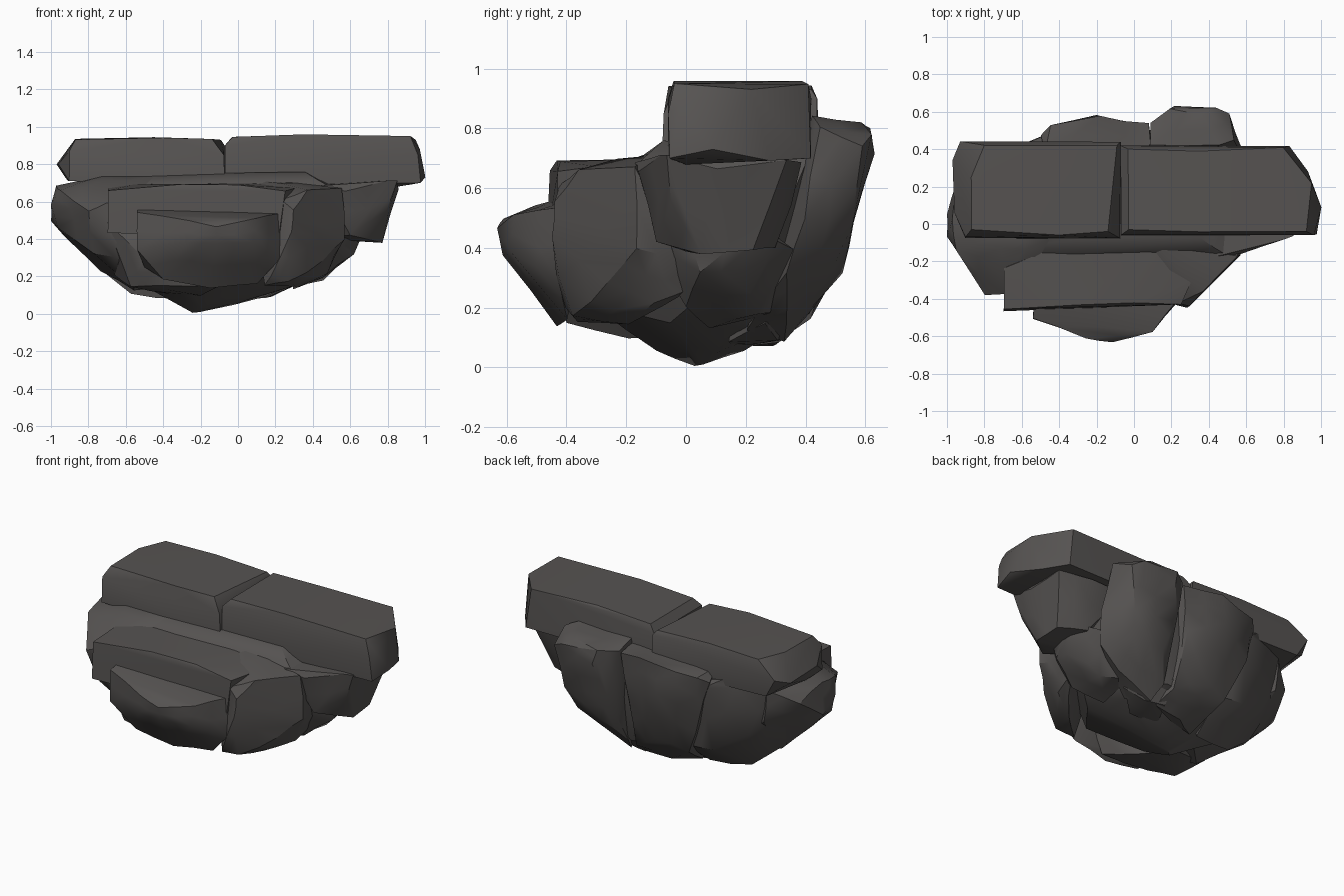
import bpy, bmesh, math
from mathutils import Vector, noise

stone = bpy.data.materials.new("dark_stone")
stone.diffuse_color = (0.092, 0.086, 0.083, 1)


def rock(name, pts, rough=0.012, cuts=1, angle=32):
    """Convex boulder through the given corners, then lightly roughened."""
    bm = bmesh.new()
    for p in pts:
        bm.verts.new(p)
    bmesh.ops.convex_hull(bm, input=bm.verts)
    loose = [v for v in bm.verts if not v.link_faces]
    bmesh.ops.delete(bm, geom=loose, context='VERTS')
    if cuts:
        bmesh.ops.subdivide_edges(bm, edges=bm.edges[:], cuts=cuts, use_grid_fill=True)
    for v in bm.verts:
        v.co += noise.noise_vector(v.co * 4.3) * rough
    bmesh.ops.recalc_face_normals(bm, faces=bm.faces[:])
    me = bpy.data.meshes.new(name)
    bm.to_mesh(me)
    bm.free()
    me.materials.append(stone)
    ob = bpy.data.objects.new(name, me)
    bpy.context.collection.objects.link(ob)
    bpy.ops.object.select_all(action='DESELECT')
    ob.select_set(True)
    bpy.context.view_layer.objects.active = ob
    bpy.ops.object.shade_smooth_by_angle(angle=math.radians(angle))


# Two long slabs on top
rock("left_slab", [
    (-.93, .44, .84), (-.80, .42, .935), (-.09, .42, .93), (-.07, .44, .90),
    (-.97, .34, .80), (-.96, .06, .80), (-.87, .25, .935), (-.87, -.03, .93),
    (-.90, -.07, .87), (-.90, -.075, .71), (-.86, .43, .72), (-.14, -.04, .935),
    (-.075, -.075, .85), (-.07, -.08, .70), (-.07, .44, .70), (-.91, .1, .71),
    (-.40, -.06, .94), (-.45, .42, .945)], 0.004, 0)
rock("right_slab", [
    (-.07, -.06, .90), (-.03, -.03, .945), (-.03, .40, .945), (-.07, .42, .90),
    (.35, -.04, .96), (.35, .39, .96), (.92, -.04, .95), (.80, .41, .95),
    (.83, .42, .70), (.95, .22, .93), (1.0, .09, .73), (.975, -.055, .70),
    (.96, -.06, .85), (.97, -.02, .88), (-.07, -.06, .70), (-.07, .42, .70),
    (.93, .28, .69), (.3, -.055, .69), (.85, 0, .68)], 0.004, 0)

# Two steps at the front
rock("upper_step", [
    (-.695, -.46, .66), (-.695, -.47, .43), (-.695, -.24, .67), (-.55, -.18, .69),
    (-.45, -.12, .69), (.1, -.10, .70), (.30, -.12, .68), (.31, -.30, .67),
    (.25, -.43, .66), (.31, -.25, .47), (.22, -.43, .43), (-.3, -.43, .69),
    (0, -.42, .69), (-.6, -.1, .45), (.28, -.1, .47)], 0.008, 0)
rock("lower_step", [
    (-.54, -.51, .54), (-.53, -.40, .57), (-.54, -.51, .35), (-.26, -.61, .50),
    (-.12, -.63, .47), (.10, -.58, .51), (.22, -.43, .54), (.23, -.42, .30),
    (.08, -.58, .38), (-.12, -.61, .38), (-.28, -.60, .38), (-.40, -.45, .18),
    (-.15, -.43, .14), (.10, -.40, .16), (-.50, -.40, .25), (.0, -.3, .56)], 0.012)

# Left side boulders
rock("left_boulder", [
    (-1.0, -.07, .58), (-1.0, .06, .50), (-.97, .02, .68), (-.95, -.14, .66),
    (-.80, -.37, .56), (-.70, -.38, .60), (-.70, -.20, .69), (-.96, -.09, .46),
    (-.90, .02, .38), (-.76, -.28, .32), (-.74, .10, .24), (-.56, -.10, .12),
    (-.55, -.36, .28), (-.45, -.08, .73), (-.95, .22, .62), (-.78, .34, .50),
    (-.80, .34, .70), (-.35, .1, .15), (-.3, -.3, .5), (-.72, -.07, .74)], 0.02)
rock("front_left_keel", [
    (-.70, -.37, .50), (-.50, -.42, .30), (-.57, -.32, .14), (-.42, -.38, .14),
    (-.10, -.40, .15), (-.36, -.05, .10), (-.2, -.2, .10), (-.66, -.15, .20),
    (.1, -.35, .5), (-.2, -.1, .6), (-.66, -.25, .62)], 0.015)
rock("back_left_boulder", [
    (-.80, .34, .72), (-.86, .24, .50), (-.56, .44, .74), (-.46, .49, .68),
    (-.70, .36, .40), (-.46, .40, .27), (-.57, .15, .10), (-.30, .2, .09),
    (-.3, .46, .70), (-.3, .1, .74), (-.3, .40, .25), (-.78, .1, .28)], 0.02)

# Central body tapering to the lowest point
rock("core_rock", [
    (-.65, -.20, .66), (-.62, .34, .72), (.48, .42, .72), (.52, -.18, .67),
    (-.70, -.06, .74), (.35, -.07, .765), (-.1, -.07, .74),
    (-.24, .03, .0), (-.20, .06, .005), (-.40, .06, .10), (-.12, .20, .06),
    (.0, .02, .09), (-.15, -.10, .06), (.15, .12, .10), (.30, -.05, .15),
    (.30, .25, .16), (-.35, -.25, .18), (.1, -.3, .2), (.5, .1, .28),
    (-.6, .1, .2), (.08, .50, .72), (.08, .48, .45), (.10, .41, .18),
    (-.45, .32, .22), (.58, .28, .45)], 0.015)

# Right side boulders
rock("front_right_boulder", [
    (.23, -.43, .62), (.30, -.45, .56), (.29, -.45, .44), (.37, -.36, .66),
    (.46, -.20, .68), (.55, -.17, .68), (.57, -.17, .40), (.46, -.26, .28),
    (.28, -.38, .17), (.18, -.40, .20), (.14, -.36, .15), (.33, -.20, .14),
    (.48, -.10, .21), (.05, -.30, .62), (.1, -.08, .72), (.5, .05, .27),
    (.55, -.03, .36)], 0.02)
rock("right_boulder", [
    (.85, -.06, .71), (.80, -.08, .71), (.86, .10, .67), (.84, .34, .69),
    (.77, .05, .385), (.76, .22, .39), (.64, .00, .39), (.57, -.16, .66),
    (.45, -.17, .69), (.60, -.10, .42), (.64, .39, .69), (.60, .30, .40),
    (.40, .1, .4), (.4, .38, .69), (.80, -.04, .55)], 0.012)
rock("right_under_boulder", [
    (.62, .06, .32), (.61, .20, .33), (.62, .02, .42), (.46, .00, .20),
    (.45, .24, .18), (.30, .08, .13), (.30, .30, .17), (.56, .36, .40),
    (.3, .1, .6), (.67, .2, .46), (.5, -.1, .4)], 0.018)

# Tall boulders along the back
rock("back_middle_boulder", [
    (-.50, .48, .72), (-.45, .54, .76), (-.18, .58, .80), (.07, .54, .79),
    (-.48, .38, .78), (.08, .38, .80), (-.20, .575, .62), (-.44, .48, .50),
    (.04, .53, .50), (-.12, .48, .28), (-.32, .42, .22), (.06, .41, .16),
    (-.10, .30, .07), (.10, .30, .08), (-.25, .2, .08), (.12, .3, .5)], 0.018)
rock("back_right_boulder", [
    (.08, .54, .80), (.19, .62, .81), (.22, .625, .72), (.36, .59, .83),
    (.44, .62, .78), (.51, .59, .74), (.53, .45, .80), (.08, .42, .83),
    (.45, .42, .84), (.16, .57, .50), (.46, .56, .48), (.22, .52, .32),
    (.42, .49, .33), (.12, .40, .17), (.40, .34, .19), (.15, .32, .08),
    (.58, .39, .50), (.54, .34, .32), (.25, .2, .12)], 0.015)
rock("under_back_boulder", [
    (.05, .33, .09), (.18, .30, .085), (.15, .14, .09), (.30, .26, .14),
    (.05, .42, .22), (.32, .38, .24), (-.05, .15, .08), (.2, .2, .4)], 0.012)
